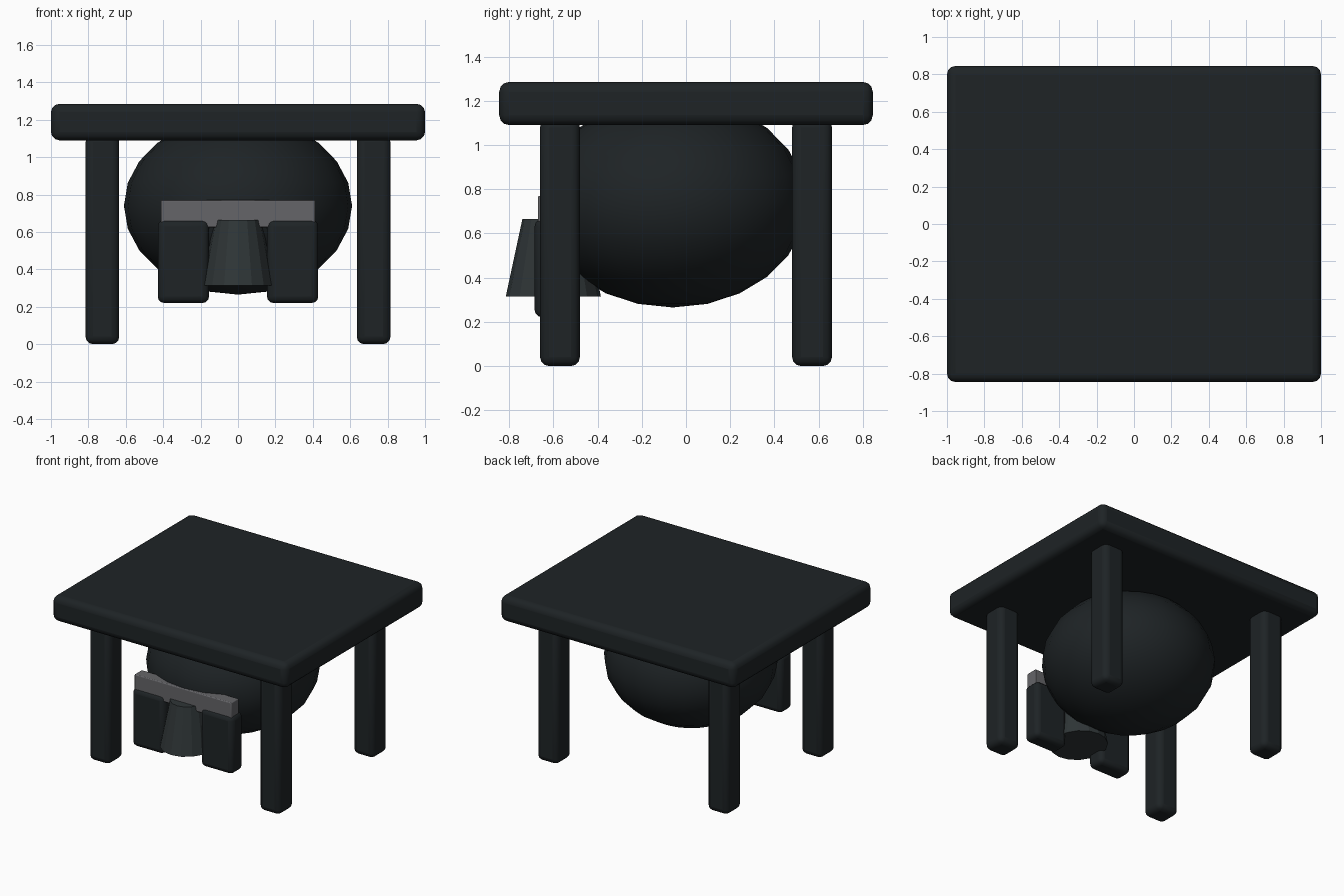
import bpy
import math

if "Cube" in bpy.data.objects:
    bpy.data.objects.remove(bpy.data.objects["Cube"])


def material(name, rgb):
    m = bpy.data.materials.new(name)
    m.diffuse_color = (*rgb, 1)
    m.use_nodes = True
    m.node_tree.nodes["Principled BSDF"].inputs["Base Color"].default_value = m.diffuse_color
    return m


DARK = material("dark", (0.013, 0.017, 0.019))
SLATE = material("slate", (0.028, 0.036, 0.038))
GREY = material("grey", (0.13, 0.13, 0.14))


def finish(name, mat):
    ob = bpy.context.object
    ob.name = name
    ob.data.materials.append(mat)
    return ob


def box(name, lo, hi, bevel, mat):
    # Rounded box between two corners
    bpy.ops.mesh.primitive_cube_add(size=1, location=[(a + b) / 2 for a, b in zip(lo, hi)])
    ob = finish(name, mat)
    ob.scale = [b - a for a, b in zip(lo, hi)]
    bpy.ops.object.transform_apply(location=False, rotation=False, scale=True)
    bpy.ops.object.shade_smooth_by_angle(angle=math.radians(35))
    mod = ob.modifiers.new("rounded_edges", 'BEVEL')
    mod.width = bevel
    mod.segments = 3
    return ob


# Table top
box("table_top", (-1, -0.845, 1.09), (1, 0.845, 1.285), 0.045, DARK)

# Four legs
for sx, side in ((-1, "left"), (1, "right")):
    for sy, end in ((-1, "front"), (1, "back")):
        x, y = sx * 0.725, sy * 0.57
        box(f"{end}_{side}_leg", (x - 0.09, y - 0.09, 0), (x + 0.09, y + 0.09, 1.12), 0.04, DARK)

# Round body under the top
bpy.ops.mesh.primitive_uv_sphere_add(segments=24, ring_count=12, radius=1, location=(0, -0.06, 0.74))
body = finish("round_body", DARK)
body.scale = (0.61, 0.605, 0.475)
bpy.ops.object.shade_smooth()

# Front bar and the two blocks hanging from it
box("front_bar", (-0.413, -0.67, 0.625), (0.413, -0.58, 0.77), 0.006, GREY)
for sx, side in ((-1, "left"), (1, "right")):
    x = sx * 0.292
    box(f"{side}_block", (x - 0.137, -0.685, 0.22), (x + 0.137, -0.545, 0.665), 0.035, DARK)

# Tapered spout in the middle
bpy.ops.mesh.primitive_cone_add(vertices=16, radius1=0.215, radius2=0.14, depth=0.35,
                                location=(0, -0.6, 0.49))
spout = finish("spout", SLATE)
spout.scale = (0.905, 1, 1)
